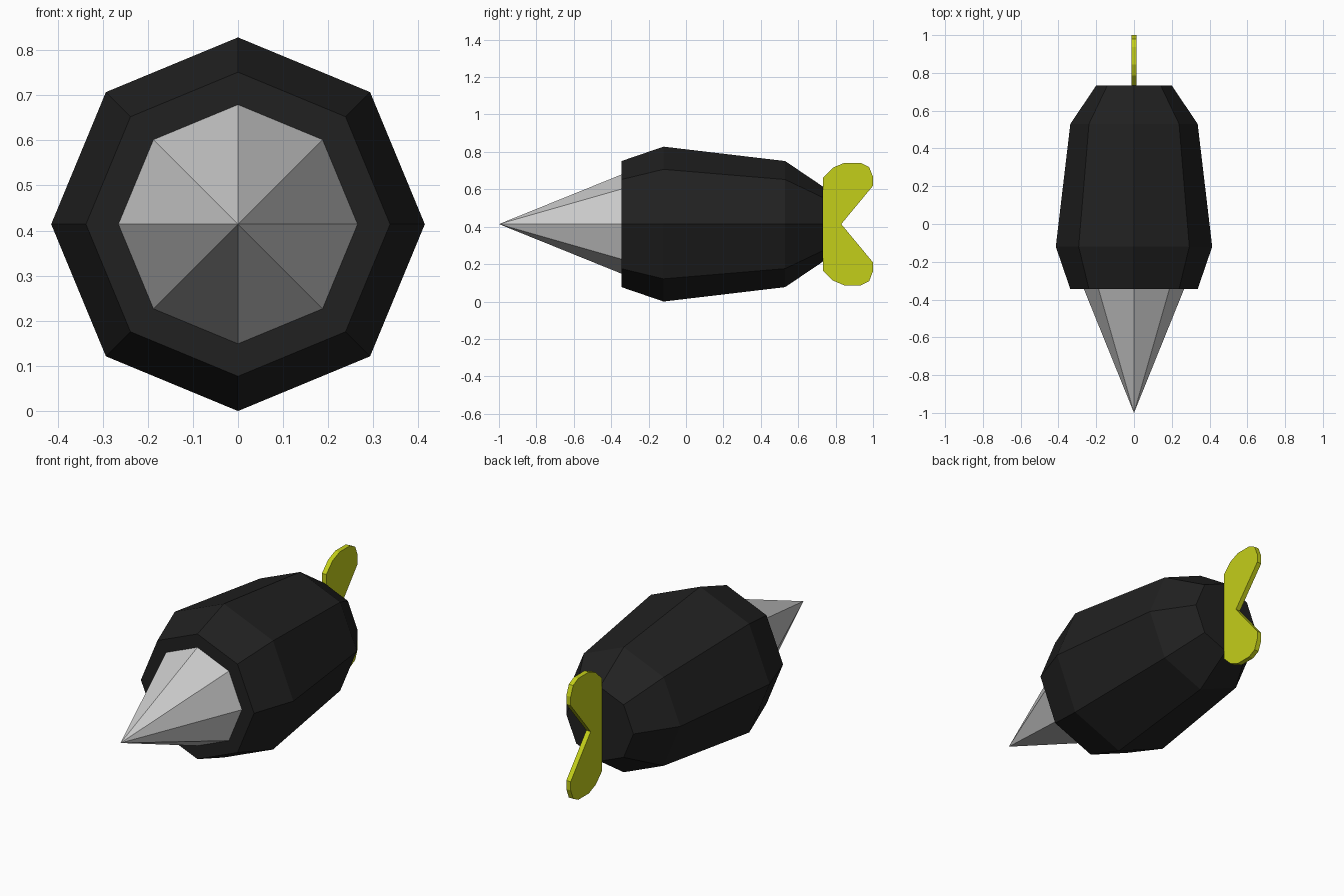
import bpy, bmesh
from math import sin, cos, pi

if "Cube" in bpy.data.objects:
    bpy.data.objects.remove(bpy.data.objects["Cube"])

CZ = 0.414   # height of the long axis
SIDES = 8


def finish(name, bm, color=None):
    bmesh.ops.recalc_face_normals(bm, faces=bm.faces)
    mesh = bpy.data.meshes.new(name)
    bm.to_mesh(mesh)
    bm.free()
    ob = bpy.data.objects.new(name, mesh)
    bpy.context.collection.objects.link(ob)
    if color:
        mat = bpy.data.materials.new(name + "_color")
        mat.diffuse_color = (*color, 1)
        mat.use_nodes = True
        mat.node_tree.nodes["Principled BSDF"].inputs["Base Color"].default_value = mat.diffuse_color
        mesh.materials.append(mat)
    return ob


def lathe(name, profile, color=None):
    """Closed octagonal solid along y from (y, radius) pairs; radius 0 is a tip."""
    bm = bmesh.new()
    rings = []
    for y, r in profile:
        count = SIDES if r else 1
        rings.append([bm.verts.new((r * sin(2 * pi * i / SIDES), y,
                                    CZ + r * cos(2 * pi * i / SIDES)))
                      for i in range(count)])
    for a, b in zip(rings, rings[1:]):
        for i in range(SIDES):
            j = (i + 1) % SIDES
            if len(a) == 1:
                bm.faces.new((a[0], b[i], b[j]))
            else:
                bm.faces.new((a[i], a[j], b[j], b[i]))
    for ring in (rings[0], rings[-1]):
        if len(ring) > 1:
            bm.faces.new(ring)
    return finish(name, bm, color)


# Pointed nose and barrel-shaped body
lathe("nose_cone", [(-1.0, 0), (-0.345, 0.265)], (0.6, 0.6, 0.6))
lathe("body", [(-0.345, 0.337), (-0.12, 0.414), (0.53, 0.337), (0.733, 0.2)],
      (0.015, 0.015, 0.015))

# Notched tail fin: upper outline (y, height above axis), mirrored below
upper = [(0.733, 0.249), (0.786, 0.302), (0.845, 0.327), (0.936, 0.327),
         (0.979, 0.305), (1.0, 0.252), (1.0, 0.205)]
half = 0.013
bm = bmesh.new()
for s in (1, -1):
    outline = [(0.733, 0)] + upper + [(0.83, 0)]
    face = bm.faces.new([bm.verts.new((-half, y, CZ + s * h)) for y, h in outline])
bmesh.ops.remove_doubles(bm, verts=bm.verts, dist=1e-4)
bmesh.ops.recalc_face_normals(bm, faces=bm.faces)
ext = bmesh.ops.extrude_face_region(bm, geom=bm.faces[:], use_keep_orig=True)
moved = [g for g in ext["geom"] if isinstance(g, bmesh.types.BMVert)]
bmesh.ops.translate(bm, verts=moved, vec=(2 * half, 0, 0))
finish("tail_fin", bm, (0.55, 0.62, 0.01))
